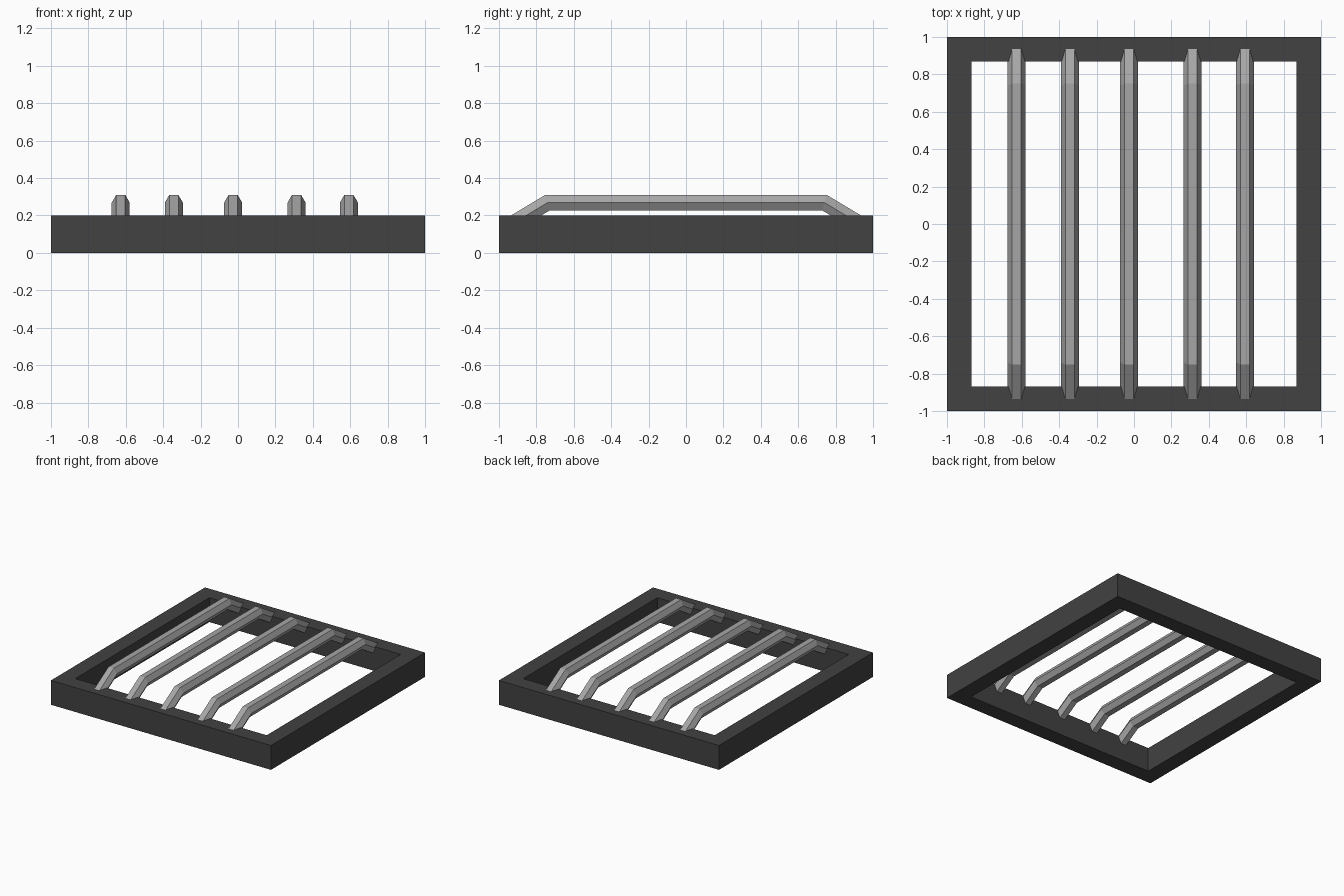
import bpy, bmesh, math
from mathutils import Vector

if "Cube" in bpy.data.objects:
    bpy.data.objects.remove(bpy.data.objects["Cube"])


def material(name, value):
    m = bpy.data.materials.new(name)
    m.diffuse_color = (value, value, value, 1)
    m.use_nodes = True
    m.node_tree.nodes["Principled BSDF"].inputs["Base Color"].default_value = m.diffuse_color
    return m


dark = material("dark iron", 0.054)
steel = material("grey steel", 0.38)


def finish(bm, name, mat):
    bmesh.ops.recalc_face_normals(bm, faces=bm.faces)
    mesh = bpy.data.meshes.new(name)
    bm.to_mesh(mesh)
    bm.free()
    mesh.materials.append(mat)
    bpy.context.collection.objects.link(bpy.data.objects.new(name, mesh))


def bridge_rings(bm, rings, closed=False):
    count = len(rings) if closed else len(rings) - 1
    for i in range(count):
        a, b = rings[i], rings[(i + 1) % len(rings)]
        n = len(a)
        for j in range(n):
            k = (j + 1) % n
            bm.faces.new((a[j], a[k], b[k], b[j]))


# Square frame: rectangular section carried around four mitred corners
bm = bmesh.new()
section = [(1, 0), (1, 0.2), (0.87, 0.2), (0.87, 0)]
corners = [(-1, -1), (1, -1), (1, 1), (-1, 1)]
bridge_rings(bm, [[bm.verts.new((sx * r, sy * r, z)) for r, z in section]
                  for sx, sy in corners], closed=True)
finish(bm, "frame", dark)

# Hexagonal bars, bent down into the frame at both ends
R, TOP_Z, BEND_Y, END_Y = 0.048, 0.269, 0.74, 0.95
SLOPE = math.radians(31)
END_Z = TOP_Z - (END_Y - BEND_Y) * math.tan(SLOPE)
# path stations: y, z, shear of the ring along y (mitre)
mitre = math.tan(SLOPE / 2)
path = [(-END_Y, END_Z, -mitre), (-BEND_Y, TOP_Z, -mitre),
        (BEND_Y, TOP_Z, mitre), (END_Y, END_Z, mitre)]


def bar(name, x):
    bm = bmesh.new()
    rings = []
    for y, z, shear in path:
        ring = []
        for i in range(6):
            a = i * math.pi / 3
            h = R * math.sin(a)
            ring.append(bm.verts.new((x + R * math.cos(a), y + h * shear, z + h)))
        rings.append(ring)
    bridge_rings(bm, rings)
    bm.faces.new(rings[0])
    bm.faces.new(rings[-1])
    finish(bm, name, steel)


for i, x in enumerate((-0.627, -0.343, -0.026, 0.313, 0.593)):
    bar(f"bar_{i + 1}", x)
